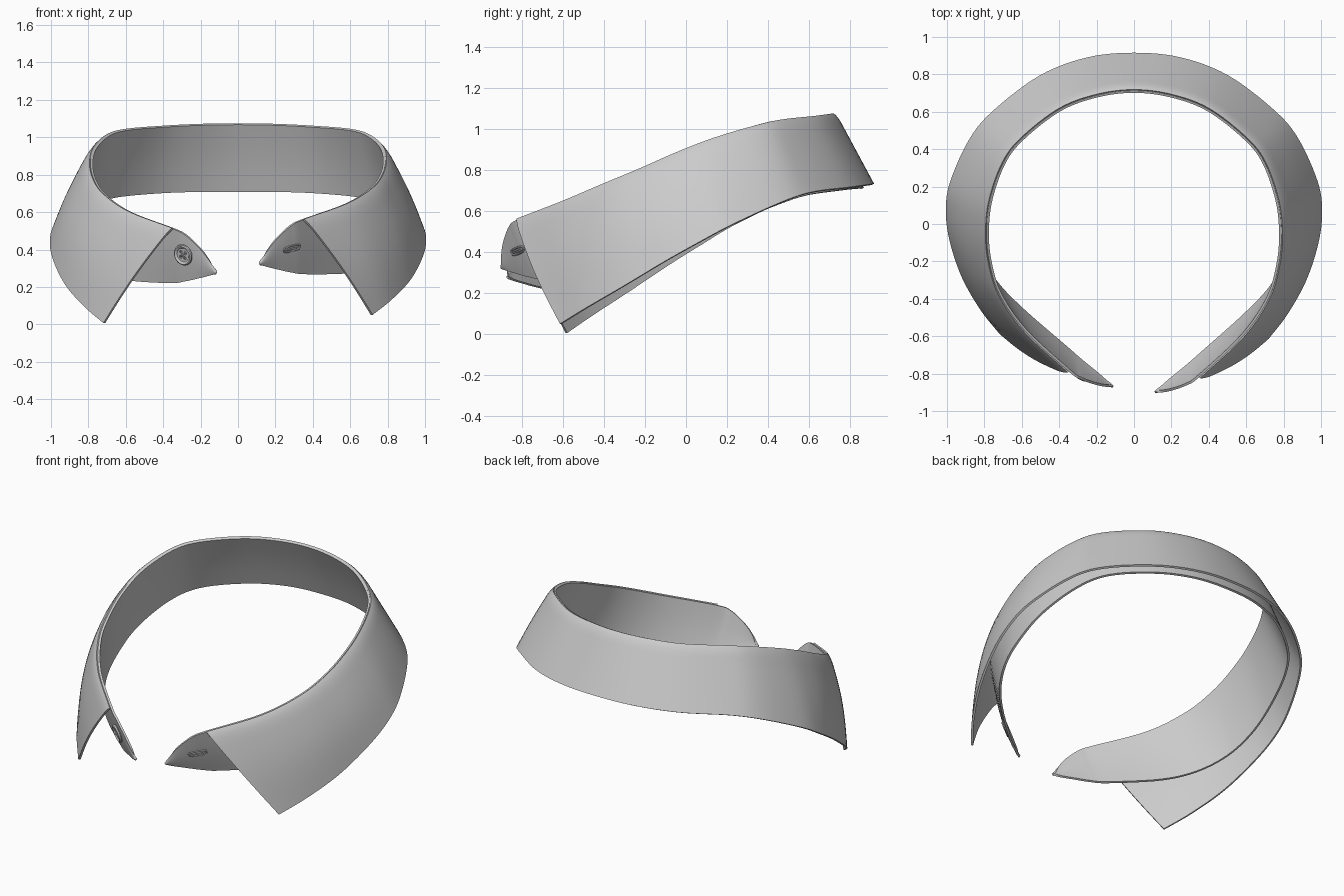
import bpy, bmesh, math
from mathutils import Vector, Matrix

if "Cube" in bpy.data.objects:
    bpy.data.objects.remove(bpy.data.objects["Cube"])

# Half rails, centre back to front: fold line, leaf hem, stand hem
FOLD = [(0, .715, 1.07), (.2, .69, 1.067), (.4, .615, 1.057), (.6, .46, 1.04), (.7, .33, 1.01),
        (.77, .13, .95), (.79, -.05, .88), (.775, -.22, .805), (.72, -.4, .73),
        (.585, -.6, .645), (.35, -.82, .56)]
HEM = [(0, .91, .73), (.25, .885, .726), (.5, .79, .713), (.74, .61, .69), (.87, .46, .64),
       (.975, .23, .535), (1, .07, .45), (.98, -.1, .355), (.915, -.3, .235),
       (.815, -.48, .13), (.715, -.61, .05)]
STAND = [(0, .86, .71), (.23, .835, .71), (.46, .745, .70), (.68, .58, .675), (.79, .42, .62),
         (.855, .2, .53), (.865, .02, .445), (.83, -.16, .37), (.735, -.33, .31),
         (.59, -.485, .275), (.36, -.69, .27)]
TAB_TOP = [(.28, -.865, .525), (.2, -.893, .45), (.15, -.902, .385), (.115, -.9, .327)]
TAB_LOW = [(.28, -.76, .28), (.2, -.825, .298), (.15, -.868, .311), (.115, -.893, .322)]


def full(half):
    """Mirror a half rail; the left side hangs slightly lower at the front."""
    left = []
    for x, y, z in reversed(half[1:]):
        w = min(1, max(0, (.3 - y) / 1.0))
        left.append(Vector((-x, y + .03 * w, z - .048 * w)))
    return left + [Vector(p) for p in half]


def rail(pts, u):
    """Smooth point on a rail; u runs from -n to n, zero at centre back."""
    n = len(pts)
    t = min(max(u + n // 2, 0), n - 1)
    i = min(int(t), n - 2)
    t -= i
    b, c = pts[i], pts[i + 1]
    a = pts[i - 1] if i else 2 * b - c
    d = pts[i + 2] if i + 2 < n else 2 * c - b
    return .5 * (2 * b + (c - a) * t + (2 * a - 5 * b + 4 * c - d) * t * t
                 + (3 * b - a - 3 * c + d) * t ** 3)


def surface(top, low, u, v, bulge):
    p, q = rail(top, u), rail(low, u)
    tan = rail(top, u + .05) - rail(top, u - .05)
    out = Vector((-tan.y, tan.x, 0)).normalized()
    return p.lerp(q, v) + out * bulge(u, v)


def smooth(ob, angle=40):
    bpy.ops.object.select_all(action='DESELECT')
    ob.select_set(True)
    bpy.context.view_layer.objects.active = ob
    for m in list(ob.modifiers):
        bpy.ops.object.modifier_apply(modifier=m.name)
    bpy.ops.object.shade_smooth_by_angle(angle=math.radians(angle))


def add_mesh(name, bm):
    bmesh.ops.recalc_face_normals(bm, faces=bm.faces)
    me = bpy.data.meshes.new(name)
    bm.to_mesh(me)
    bm.free()
    ob = bpy.data.objects.new(name, me)
    bpy.context.collection.objects.link(ob)
    return ob


def sheet(name, top, low, bulge, rows=14, per=6):
    bm = bmesh.new()
    n = len(top) // 2
    grid = [[bm.verts.new(surface(top, low, k / per, (r / rows) ** 1.4, bulge))
             for r in range(rows + 1)] for k in range(-n * per, n * per + 1)]
    for a, b in zip(grid, grid[1:]):
        for r in range(rows):
            bm.faces.new((a[r], b[r], b[r + 1], a[r + 1]))
    ob = add_mesh(name, bm)
    m = ob.modifiers.new("cloth", 'SOLIDIFY')
    m.thickness = .013
    m.offset = 0
    smooth(ob)
    return ob


# Sign of the outward normal in surface(): the rails run from left to right over the back
SIDE = 1 if surface(full(FOLD), full(HEM), 0, 0, lambda u, v: .1).y > .715 else -1


def leaf_bulge(u, v):
    front = min(1, max(0, (abs(u) - 3) / 4))
    return SIDE * (.012 * min(1, math.sqrt(v * 10)) * (1 - v)
                   + .022 * front * math.sin(math.pi * v))


def stand_bulge(u, v):
    return SIDE * (-.008 * (1 - v) + .006 * math.sin(math.pi * v))


# Folded-over leaf and inner stand with the rounded front tabs
sheet("collar_leaf", full(FOLD), full(HEM), leaf_bulge)
top, low = full(FOLD + TAB_TOP), full(STAND + TAB_LOW)
sheet("collar_stand", top, low, stand_bulge)


def frame(u, v, lift):
    """Placement on the stand: x along the band, z pointing outward."""
    at = lambda a, b: surface(top, low, a, b, stand_bulge)
    p = at(u, v)
    x = (at(u + .1, v) - at(u - .1, v)).normalized()
    z = x.cross(at(u, v + .05) - at(u, v - .05)).normalized()
    if z.y > 0:
        z = -z
    y = z.cross(x)
    m = Matrix((x, y, z)).transposed().to_4x4()
    m.translation = p + z * lift
    return m


# Button: lathed dish with four holes
bm = bmesh.new()
prof = [(0, 0), (.054, 0), (.058, .006), (.056, .014), (.050, .018), (.043, .016), (.038, .010), (0, .010)]
vs = [bm.verts.new((r, 0, z)) for r, z in prof]
es = [bm.edges.new(e) for e in zip(vs, vs[1:])]
bmesh.ops.spin(bm, geom=vs + es, cent=(0, 0, 0), axis=(0, 0, 1), angle=math.tau, steps=40)
bmesh.ops.remove_doubles(bm, verts=bm.verts, dist=1e-5)
button = add_mesh("button", bm)
bm = bmesh.new()
for sx in (-1, 1):
    for sy in (-1, 1):
        bmesh.ops.create_cone(bm, cap_ends=True, segments=14, radius1=.0085, radius2=.0085, depth=.03,
                              matrix=Matrix.Translation((sx * .014, sy * .014, .018)))
cutter = add_mesh("button_hole_cutter", bm)
cutter.hide_render = True
m = button.modifiers.new("holes", 'BOOLEAN')
m.object = cutter
m.solver = 'EXACT'
smooth(button)
bpy.data.objects.remove(cutter)
button.matrix_world = frame(-10.95, .42, .008)


def cord(name, loops, radius, place):
    cu = bpy.data.curves.new(name, 'CURVE')
    cu.dimensions = '3D'
    cu.bevel_depth = radius
    cu.bevel_resolution = 2
    for pts, closed in loops:
        sp = cu.splines.new('POLY')
        sp.points.add(len(pts) - 1)
        for q, p in zip(sp.points, pts):
            q.co = (*p, 1)
        sp.use_cyclic_u = closed
    ob = bpy.data.objects.new(name, cu)
    bpy.context.collection.objects.link(ob)
    ob.matrix_world = place


# Crossed thread on the button
cord("button_thread", [([(-s * .014, -.014, .006), (-s * .010, -.010, .013),
                         (s * .010, .010, .013), (s * .014, .014, .006)], False) for s in (-1, 1)],
     .0035, button.matrix_world)

# Stitched buttonhole: a zigzag oval around a narrow slit
oval = []
for k in range(72):
    a = math.tau * k / 72
    g = 1 + (.12 if k % 2 else -.12)
    c, s = math.cos(a), math.sin(a)
    oval.append((.042 * c + .011 * g * c, .015 * g * math.copysign(abs(s) ** .5, s), 0))
slit = [(.042 * math.cos(math.tau * k / 24), .004 * math.sin(math.tau * k / 24), 0) for k in range(24)]
cord("buttonhole_stitching", [(oval, True), (slit, True)], .004, frame(10.95, .48, .008))
